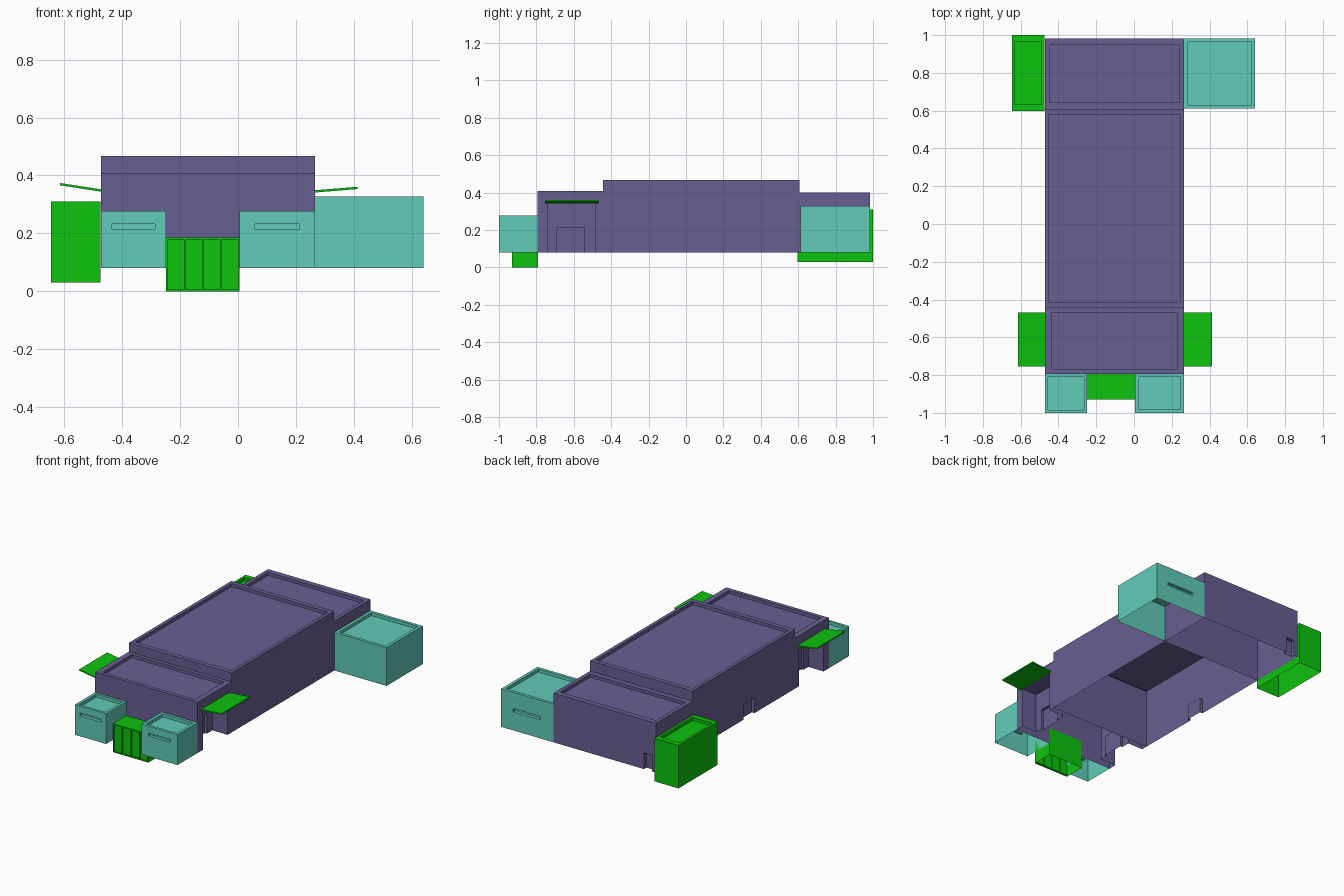
import bpy, bmesh
from mathutils import Vector

if "Cube" in bpy.data.objects:
    bpy.data.objects.remove(bpy.data.objects["Cube"])


def material(name, rgb):
    m = bpy.data.materials.new(name)
    m.diffuse_color = (*rgb, 1)
    m.use_nodes = True
    m.node_tree.nodes["Principled BSDF"].inputs["Base Color"].default_value = m.diffuse_color
    return m


PURPLE = material("muted purple", (0.136, 0.117, 0.291))
TEAL = material("teal", (0.119, 0.597, 0.485))
GREEN = material("bright green", (0.004, 0.546, 0.004))


def finish(name, bm, mat):
    bmesh.ops.remove_doubles(bm, verts=bm.verts, dist=1e-5)
    me = bpy.data.meshes.new(name)
    bm.to_mesh(me)
    bm.free()
    me.materials.append(mat)
    ob = bpy.data.objects.new(name, me)
    bpy.context.collection.objects.link(ob)
    return ob


def panel(bm, o, u, v, w, h, recesses):
    """Flat panel with rectangular recesses (u0, u1, v0, v1, depth)."""
    n = u.cross(v)
    us = sorted({0, w, *[round(r[i], 4) for r in recesses for i in (0, 1)]})
    vs = sorted({0, h, *[round(r[i], 4) for r in recesses for i in (2, 3)]})

    def depth(i, j):
        a, b = (us[i] + us[i + 1]) / 2, (vs[j] + vs[j + 1]) / 2
        return max([r[4] for r in recesses if r[0] < a < r[1] and r[2] < b < r[3]], default=0)

    def quad(*pts):
        bm.faces.new([bm.verts.new(o + u * a + v * b - n * d) for a, b, d in pts])

    for i in range(len(us) - 1):
        for j in range(len(vs) - 1):
            a0, a1, b0, b1 = us[i], us[i + 1], vs[j], vs[j + 1]
            d = depth(i, j)
            quad((a0, b0, d), (a1, b0, d), (a1, b1, d), (a0, b1, d))
            # jambs and lintels where the depth steps
            if i + 2 < len(us):
                e = depth(i + 1, j)
                if e != d:
                    quad((a1, b0, d), (a1, b0, e), (a1, b1, e), (a1, b1, d))
            if j + 2 < len(vs):
                e = depth(i, j + 1)
                if e != d:
                    quad((a0, b1, d), (a1, b1, d), (a1, b1, e), (a0, b1, e))


def block(name, mat, x, y, z, rim=None, skip=(), **cuts):
    """Floorless block; cuts are given per wall as (from, to, z0, z1, depth)."""
    X, Y, Z = Vector((1, 0, 0)), Vector((0, 1, 0)), Vector((0, 0, 1))
    walls = {"front": ((x[0], y[0]), X, x[1] - x[0]),
             "right": ((x[1], y[0]), Y, y[1] - y[0]),
             "back": ((x[1], y[1]), -X, x[1] - x[0]),
             "left": ((x[0], y[1]), -Y, y[1] - y[0])}
    bm = bmesh.new()
    for side, (c, u, w) in walls.items():
        if side in skip:
            continue
        o = Vector((*c, z[0]))
        rec = []
        for a, b, z0, z1, d in cuts.get(side, []):
            axis = X if abs(u.x) > 0.5 else Y
            s = sorted((axis * t - o).dot(u) if abs(axis.dot(u)) else 0 for t in (a, b))
            rec.append((s[0], s[1], z0 - z[0], z1 - z[0], d))
        panel(bm, o, u, Z, w, z[1] - z[0], rec)
    # roof, sunk inside a parapet rim
    w, h = x[1] - x[0], y[1] - y[0]
    rec = [(rim[0], w - rim[0], rim[1], h - rim[1], 0.02)] if rim else []
    panel(bm, Vector((x[0], y[0], z[1])), X, Y, w, h, rec)
    return finish(name, bm, mat)


HX = (-0.472, 0.265)   # hall width
# Side entrance alcove with a door at its back
alcove = [(-0.74, -0.485, 0.08, 0.342, 0.11), (-0.69, -0.542, 0.08, 0.215, 0.125)]

# Halls
block("main_hall", PURPLE, HX, (-0.445, 0.607), (0.08, 0.467), (0.022, 0.03),
      left=[(-0.03, 0.085, 0.08, 0.18, 0.02)])
block("front_hall", PURPLE, HX, (-0.793, -0.445), (0.08, 0.409), (0.037, 0.025),
      skip=("back",), left=alcove, right=alcove)
block("back_hall", PURPLE, HX, (0.607, 0.983), (0.08, 0.4), (0.025, 0.035),
      skip=("front",), back=[(-0.445, -0.385, 0.08, 0.185, 0.025)])

# Teal wings with slot windows
block("front_left_wing", TEAL, (-0.472, -0.248), (-1, -0.793), (0.08, 0.277), (0.018, 0.016),
      skip=("back",), front=[(-0.435, -0.287, 0.213, 0.232, 0.02)])
block("front_right_wing", TEAL, (0.006, 0.265), (-1, -0.793), (0.08, 0.277), (0.02, 0.018),
      skip=("back",), front=[(0.058, 0.213, 0.213, 0.232, 0.02)])
block("back_right_wing", TEAL, (0.265, 0.641), (0.611, 0.983), (0.08, 0.328), (0.02, 0.02),
      skip=("left",), back=[(0.358, 0.555, 0.2, 0.222, 0.02)])

# Green entrance vestibule with four sunk door panels
doors = [(-0.243 + i * 0.0622, -0.186 + i * 0.0622, 0.006, 0.178, 0.008) for i in range(4)]
block("entrance_vestibule", GREEN, (-0.248, 0.006), (-0.93, -0.79), (0, 0.186), front=doors)

# Green service block
block("back_left_block", GREEN, (-0.646, -0.474), (0.597, 1), (0.03, 0.31), (0.016, 0.035))


# Tilted canopies over the side entrances
def canopy(name, x0, z0, x1, z1):
    bm = bmesh.new()
    t = 0.008
    f = bm.faces.new([bm.verts.new((x, -0.755, z)) for x, z in
                      ((x0, z0), (x1, z1), (x1, z1 + t), (x0, z0 + t))])
    ext = bmesh.ops.extrude_face_region(bm, geom=[f])["geom"]
    bmesh.ops.translate(bm, vec=(0, 0.287, 0),
                        verts=[g for g in ext if isinstance(g, bmesh.types.BMVert)])
    bmesh.ops.recalc_face_normals(bm, faces=bm.faces)
    finish(name, bm, GREEN)


canopy("left_canopy", -0.472, 0.344, -0.614, 0.366)
canopy("right_canopy", 0.265, 0.341, 0.412, 0.353)
